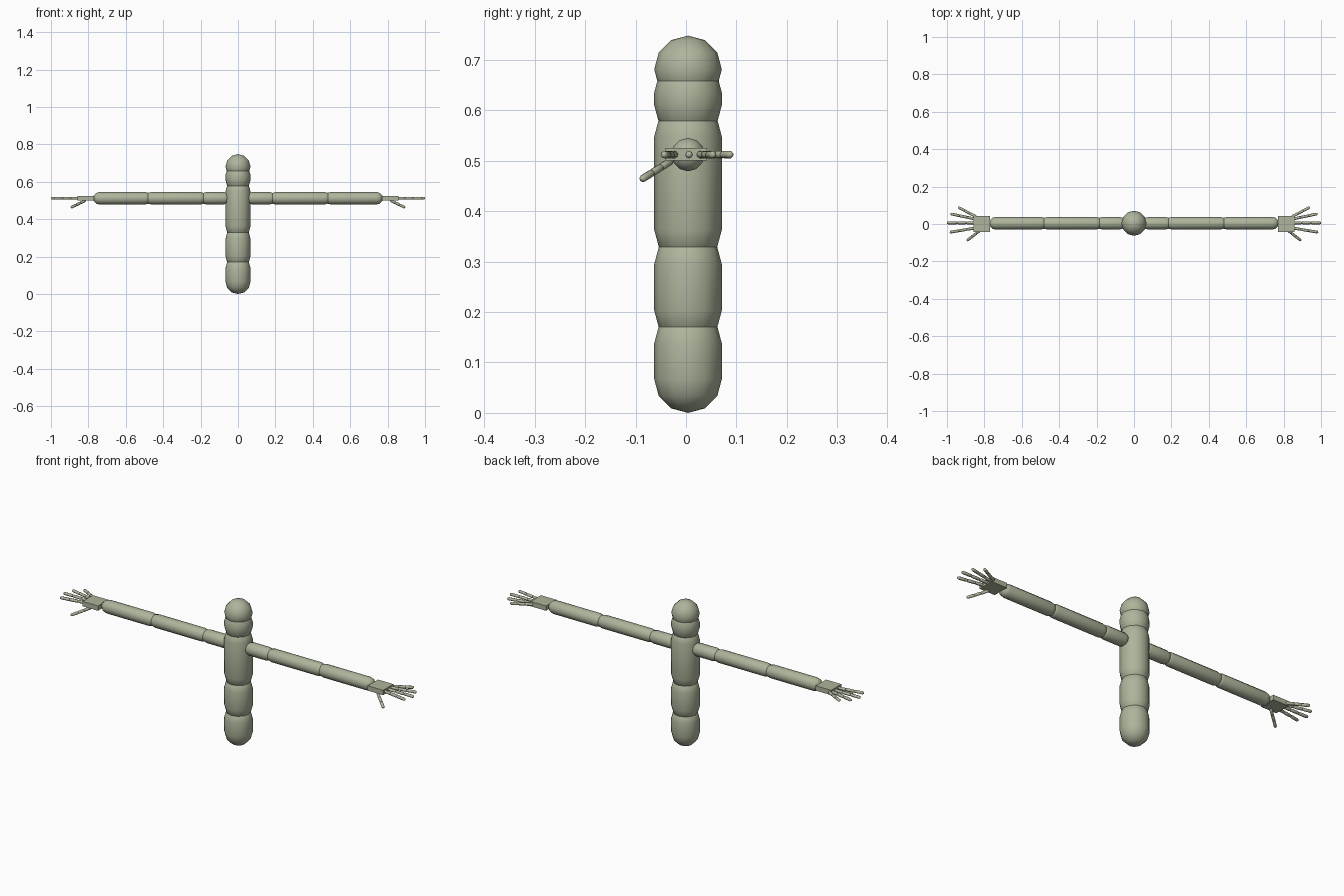
import bpy, bmesh, math
from mathutils import Vector

if "Cube" in bpy.data.objects:
    bpy.data.objects.remove(bpy.data.objects["Cube"])

sage = bpy.data.materials.new("sage green")
sage.diffuse_color = (0.42, 0.46, 0.33, 1)
sage.use_nodes = True
sage.node_tree.nodes["Principled BSDF"].inputs["Base Color"].default_value = sage.diffuse_color
Y, ARM_Z = 0.004, 0.512


def finish(name, bm, smooth=True):
    bmesh.ops.recalc_face_normals(bm, faces=bm.faces)
    me = bpy.data.meshes.new(name)
    bm.to_mesh(me)
    bm.free()
    me.materials.append(sage)
    for p in me.polygons:
        p.use_smooth = smooth
    ob = bpy.data.objects.new(name, me)
    bpy.context.collection.objects.link(ob)
    return ob


def capsule(name, a, b, r, segs=12, rings=3):
    """Round-ended tube whose end spheres are centred on a and b."""
    a, b = Vector(a), Vector(b)
    length = (b - a).length
    bm = bmesh.new()
    bmesh.ops.create_uvsphere(bm, u_segments=segs, v_segments=rings * 2, radius=r)
    # split the sphere at its equator and stretch it into a tube
    if length > 0.001:
        eq = [e for e in bm.edges if all(abs(v.co.z) < 1e-5 for v in e.verts)]
        top = [f for f in bm.faces if f.calc_center_median().z > 0]
        bmesh.ops.split_edges(bm, edges=eq)
        for v in {v for f in top for v in f.verts}:
            v.co.z += length
        rim = [e for e in bm.edges if e.is_boundary]
        bmesh.ops.bridge_loops(bm, edges=rim)
    ob = finish(name, bm)
    ob.location = a
    if length > 0.001:
        ob.rotation_mode = 'QUATERNION'
        ob.rotation_quaternion = Vector((0, 0, 1)).rotation_difference(b - a)
    return ob


# Body column
for name, z0, z1 in [("hips", 0.067, 0.138), ("waist", 0.203, 0.295),
                     ("chest", 0.363, 0.548), ("neck", 0.61, 0.635),
                     ("head", 0.681, 0.681)]:
    capsule(name, (0, Y, z0), (0, Y, z1), 0.067)

# Finger paths: base x, y, z and tip x, y, z
FINGERS = {
    "little_finger": ((0.85, 0.042, ARM_Z), (0.935, 0.087, ARM_Z)),
    "ring_finger": ((0.85, 0.027, ARM_Z), (0.975, 0.053, ARM_Z)),
    "middle_finger": ((0.85, 0.006, ARM_Z), (0.993, 0.006, ARM_Z)),
    "index_finger": ((0.85, -0.022, ARM_Z), (0.978, -0.043, ARM_Z)),
    "thumb": ((0.82, -0.032, 0.498), (0.888, -0.085, 0.465)),
}

for side, s in (("right", 1), ("left", -1)):
    # Arm links
    for name, x0, x1 in [("shoulder", 0.075, 0.17), ("upper_arm", 0.20, 0.465),
                         ("forearm", 0.495, 0.742)]:
        capsule(f"{side}_{name}", (s * x0, Y, ARM_Z), (s * x1, Y, ARM_Z), 0.033)

    # Flat palm
    bm = bmesh.new()
    bmesh.ops.create_cube(bm, size=1)
    for v in bm.verts:
        v.co = (v.co.x * 0.088, v.co.y * 0.084, v.co.z * 0.025)
    finish(f"{side}_palm", bm, False).location = (s * 0.814, 0, ARM_Z + 0.001)

    # Jointed fingers, three links each
    for name, (base, tip) in FINGERS.items():
        a = Vector((s * base[0], base[1], base[2]))
        b = Vector((s * tip[0], tip[1], tip[2]))
        for i in range(3):
            capsule(f"{side}_{name}_{i + 1}", a.lerp(b, (i + 0.1 * (i > 0)) / 3),
                    a.lerp(b, (i + 1 - 0.1 * (i < 2)) / 3), 0.0075, 8, 2)
